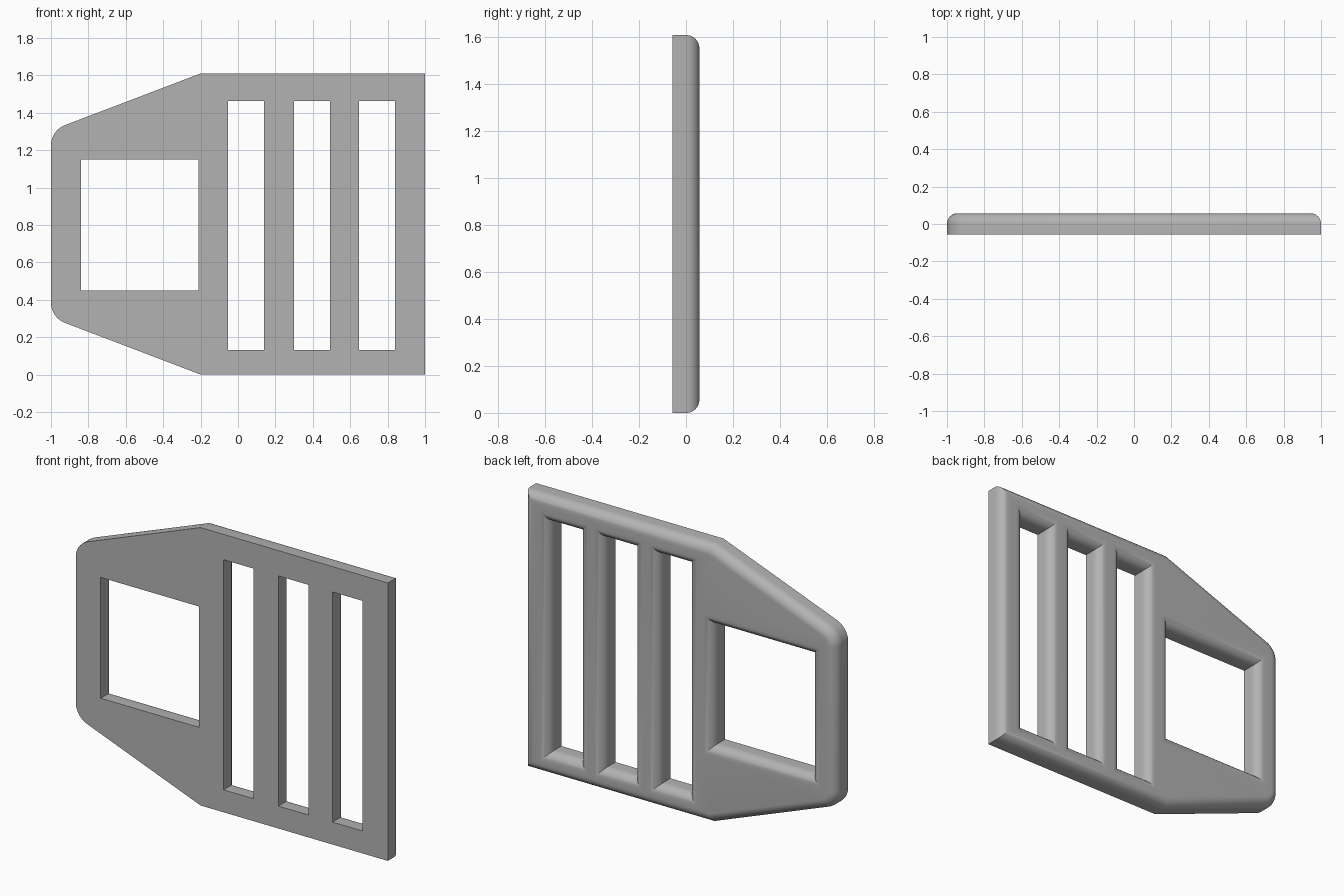
import bpy, bmesh, math
from mathutils import Vector

cube = bpy.data.objects.get("Cube")
if cube:
    bpy.data.objects.remove(cube, do_unlink=True)

HALF = 0.057      # half the plate thickness
ROUND = 0.056     # radius of the rounded back edges
STEPS = 10
TOP = 1.61


def fillet(prev, corner, nxt, reach, steps=10):
    """Arc replacing a corner, starting 'reach' away from it on both sides."""
    a, c, b = Vector(prev), Vector(corner), Vector(nxt)
    u, v = (a - c).normalized(), (b - c).normalized()
    half = u.angle(v) / 2
    radius = reach * math.tan(half)
    bis = (u + v).normalized()
    centre = c + bis * (reach / math.cos(half))
    sweep = math.pi / 2 - half
    side = (v - u).normalized()
    return [centre + radius * (side * math.sin(t) - bis * math.cos(t))
            for t in (sweep * (2 * i / steps - 1) for i in range(steps + 1))]


def rect(x0, x1, z0, z1):
    """Clockwise window, so the plate lies to the left of its path."""
    return [Vector(p) for p in ((x0, z0), (x0, z1), (x1, z1), (x1, z0))]


def inset(path, d):
    """Shift a closed path to its left by d with mitred corners."""
    out = []
    for i, p in enumerate(path):
        e = (p - path[i - 1]).normalized()
        f = (path[(i + 1) % len(path)] - p).normalized()
        n, m = Vector((-e.y, e.x)), Vector((-f.y, f.x))
        out.append(p + (n + m) * (d / (1 + n.dot(m))))
    return out


# Plate outline, counter-clockwise, with two rounded corners
slope_top, slope_low = (-0.2, TOP), (-0.2, 0)
tip_top, tip_low = (-1, 1.305), (-1, TOP - 1.305)
outline = [Vector(slope_low), Vector((1, 0)), Vector((1, TOP)), Vector(slope_top)]
outline += fillet(slope_top, tip_top, tip_low, 0.08)
outline += fillet(tip_top, tip_low, slope_low, 0.08)

# Square strap opening and three tall slots
paths = [outline, rect(-0.84, -0.21, 0.45, 1.15)]
paths += [rect(x, x + 0.193, 0.13, 1.463) for x in (-0.053, 0.299, 0.646)]

# Wall section: straight from the front, then a quarter round to the back
section = [(0, -HALF)]
for i in range(STEPS + 1):
    t = math.pi / 2 * i / STEPS
    section.append((ROUND * (1 - math.cos(t)), HALF - ROUND + ROUND * math.sin(t)))

bm = bmesh.new()
front_rim, back_rim = [], []
for path in paths:
    rings = [[bm.verts.new((p.x, y, p.y)) for p in inset(path, d)] for d, y in section]
    n = len(path)
    for low, high in zip(rings, rings[1:]):
        for i in range(n):
            j = (i + 1) % n
            bm.faces.new((low[i], low[j], high[j], high[i]))
    for ring, rim in ((rings[0], front_rim), (rings[-1], back_rim)):
        rim += [bm.edges.get((ring[i - 1], ring[i])) for i in range(n)]

# Flat front and back faces around the openings
for rim, y in ((front_rim, -1), (back_rim, 1)):
    bmesh.ops.triangle_fill(bm, edges=rim, use_beauty=True, normal=(0, y, 0))
bmesh.ops.recalc_face_normals(bm, faces=bm.faces[:])

mesh = bpy.data.meshes.new("buckle_plate")
bm.to_mesh(mesh)
bm.free()
plate = bpy.data.objects.new("buckle_plate", mesh)
bpy.context.collection.objects.link(plate)

grey = bpy.data.materials.new("plain_grey")
grey.use_nodes = True
colour = (0.45, 0.45, 0.45, 1)
grey.diffuse_color = colour
grey.node_tree.nodes["Principled BSDF"].inputs["Base Color"].default_value = colour
mesh.materials.append(grey)

bpy.ops.object.select_all(action='DESELECT')
plate.select_set(True)
bpy.context.view_layer.objects.active = plate
bpy.ops.object.shade_smooth_by_angle(angle=math.radians(30))
